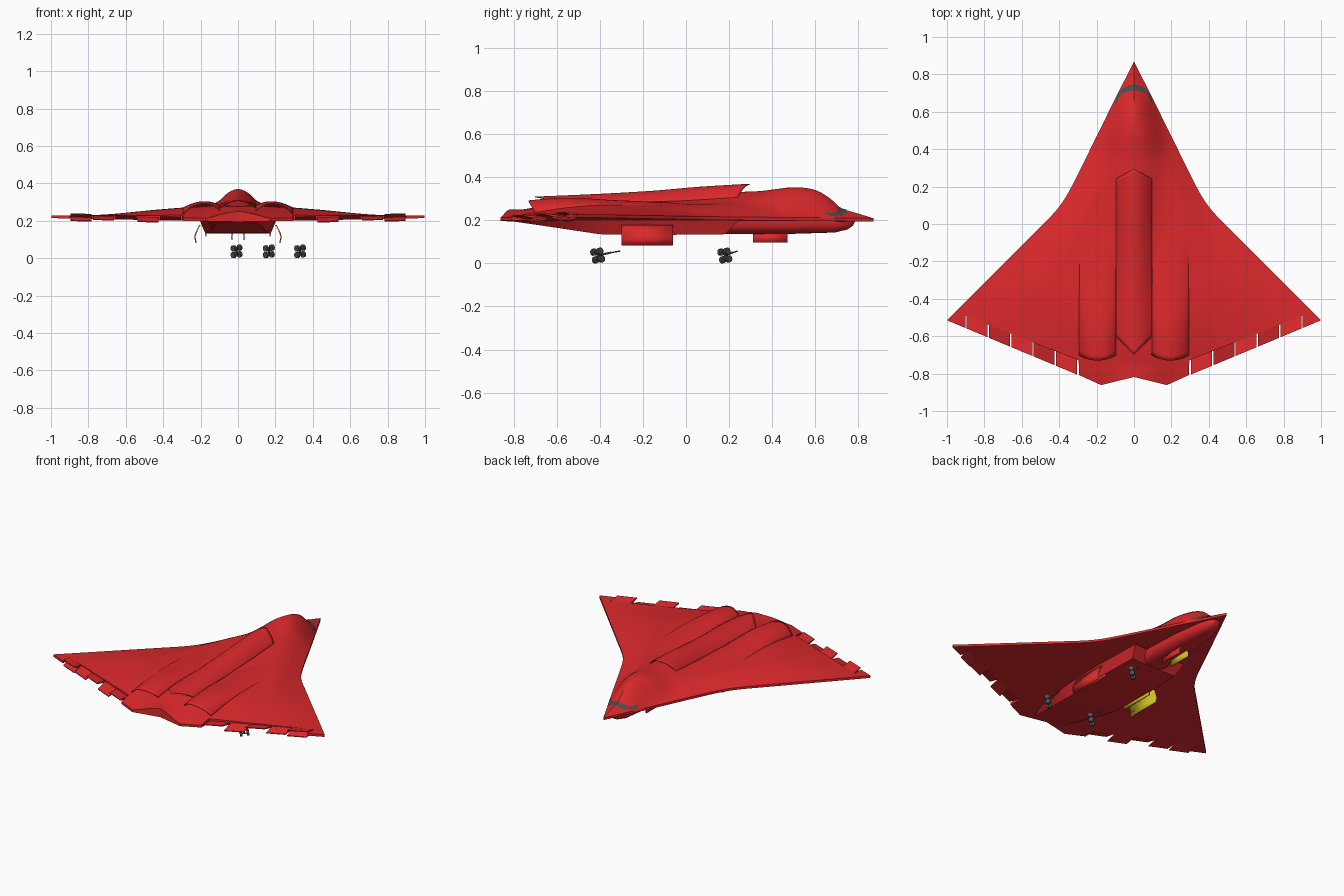
import bpy, bmesh, math
from mathutils import Vector

if "Cube" in bpy.data.objects:
    bpy.data.objects.remove(bpy.data.objects["Cube"])


def material(name, rgb):
    m = bpy.data.materials.new(name)
    m.diffuse_color = (*rgb, 1)
    m.use_nodes = True
    m.node_tree.nodes["Principled BSDF"].inputs["Base Color"].default_value = m.diffuse_color
    return m


RED = material("red_paint", (0.72, 0.022, 0.025))
DARK = material("dark_grey", (0.075, 0.075, 0.08))
YELLOW = material("yellow_primer", (0.62, 0.52, 0.02))


def finish(bm, name, mat, angle=35, solid=0):
    bmesh.ops.recalc_face_normals(bm, faces=bm.faces)
    me = bpy.data.meshes.new(name)
    bm.to_mesh(me)
    bm.free()
    ob = bpy.data.objects.new(name, me)
    bpy.context.collection.objects.link(ob)
    me.materials.append(mat)
    if solid:
        md = ob.modifiers.new("thickness", 'SOLIDIFY')
        md.thickness, md.offset = solid, 0
    bpy.ops.object.select_all(action='DESELECT')
    ob.select_set(True)
    bpy.context.view_layer.objects.active = ob
    bpy.ops.object.shade_smooth_by_angle(angle=math.radians(angle))
    return ob


def loft(name, rings, mat=RED, closed=True, angle=35, solid=0):
    bm = bmesh.new()
    vs = [[bm.verts.new(p) for p in r] for r in rings]
    n = len(vs[0])
    for a, b in zip(vs, vs[1:]):
        for i in range(n if closed else n - 1):
            j = (i + 1) % n
            bm.faces.new((a[i], a[j], b[j], b[i]))
    if closed:
        bm.faces.new(vs[0])
        bm.faces.new(vs[-1])
    return finish(bm, name, mat, angle, solid)


def curve(pts, x):
    """Smooth interpolation through (x, value) points."""
    if x <= pts[0][0]:
        return pts[0][1]
    if x >= pts[-1][0]:
        return pts[-1][1]
    i = next(k for k in range(len(pts) - 1) if x <= pts[k + 1][0])

    def slope(k):
        a, b = pts[max(k - 1, 0)], pts[min(k + 1, len(pts) - 1)]
        return (b[1] - a[1]) / (b[0] - a[0])
    (x0, y0), (x1, y1) = pts[i], pts[i + 1]
    h = x1 - x0
    t = (x - x0) / h
    return (y0 * (2*t**3 - 3*t*t + 1) + y1 * (3*t*t - 2*t**3)
            + h * (slope(i) * (t**3 - 2*t*t + t) + slope(i + 1) * (t**3 - t*t)))


# Planform and surface heights
LEAD = [(0, .87), (.16, .55), (.326, .214), (.37, .135), (.406, .085), (.45, .035), (.52, -.035), (.75, -.265), (1, -.515)]
CREST = [(0, .085), (.1, .085), (.2, .078), (.3, .07), (.5, .05), (.7, .035), (1, .02)]
RIDGE = [(-.5, .25), (-.2, .285), (0, .30), (.24, .33), (.344, .335), (.414, .344), (.507, .353),
         (.6, .34), (.67, .30), (.74, .237), (.8, .215), (.87, .2)]


def lead(x):
    return curve(LEAD, x)


def tail(x):
    return -.515 - .417 * (1 - x)


def hinge(x):
    return -.727 + (x - .3) * .395


def trail(x):
    if x <= .176:
        return -.818 - .043 * x / .176
    if x <= .295:
        return -.861 + .054 * (x - .176) / .119
    return hinge(x) if x <= .9 else tail(x)


def half_width(y):
    lo, hi = 0, 1
    for _ in range(20):
        mid = (lo + hi) / 2
        lo, hi = (mid, hi) if lead(mid) > y else (lo, mid)
    return max(lo, .001)


def under(x):
    return .194 + .02 * abs(x)


def base(x, y):
    x = abs(x)
    dl = min(1, max(0, lead(x) - y) / .35)
    dt = min(1, max(0, y - tail(x)) / .45)
    f = math.sin(math.pi / 2 * dl) * math.sin(math.pi / 2 * dt)
    return under(x) + .015 + (curve(CREST, x) - .015) * f


def top(x, y):
    w = min(half_width(y), .2)
    u = min(1, abs(x) / w)
    p = 1 + 1.7 * min(1, max(0, (.66 - y) / .3))
    amp = max(0, curve(RIDGE, y) - base(0, y))
    return base(x, y) + amp * (1 - u * u) ** p


# Blended wing and body
half = [.0125 * i for i in range(17)] + [.23, .26, .295, .2955] + [.32 + .0305 * i for i in range(20)] + [.9, .9005, .94, .97, .996]
rings = []
for x in [-v for v in half[:0:-1]] + half:
    a, b = lead(abs(x)), trail(abs(x))
    b = min(b, a - .003)
    ys = [a + (b - a) * (i / 70) ** 1.25 for i in range(71)]
    rings.append([(x, y, top(x, y)) for y in ys] + [(x, b, under(x)), (x, a, under(x))])
loft("wing_body", rings)

# Dorsal spine duct with pointed inlet and outlet lips
SPINE = [(-.7, .307), (-.4, .32), (-.144, .335), (.065, .353), (.3, .367)]
rings = []
for i in range(41):
    r = []
    for k in range(-12, 13):
        u = k / 12
        y = (.295 - .055 * abs(u)) + (-.995 + .155 * abs(u)) * i / 40
        z0 = top(.097, y) - .004
        r.append((.097 * u, y, z0 + (curve(SPINE, y) - z0) * max(0, math.cos(math.pi / 2 * u)) ** .85))
    rings.append(r)
loft("dorsal_duct", rings, closed=False, solid=.005)

# Engine exhaust fairings
for sx, side in ((-1, "left"), (1, "right")):
    rings = []
    for i in range(31):
        r = []
        for k in range(-10, 11):
            u = k / 10
            x = .195 + .1 * u
            y = .05 - (.78 - .03 * u * u) * i / 30
            h = curve([(-.75, .056), (-.6, .042), (-.4, .022), (-.2, .012), (.05, 0)], y)
            r.append((sx * x, y, base(x, y) - .004 + h * (1 - u * u) ** .8))
        rings.append(r)
    loft(side + "_exhaust_fairing", rings, closed=False, solid=.005)

    # Deflected trailing edge flaps
    edges = [.3, .42, .54, .66, .78, .9]
    for n, (dz, split) in enumerate([(.014, 0), (-.016, 0), (.016, 0), (-.01, 0), (.018, 1)]):
        for m, d in enumerate([dz, -dz] if split else [dz]):
            r = []
            for x in (edges[n] + .004, edges[n + 1] - .004):
                h, t, z = hinge(x), tail(x), under(x)
                r.append([(sx * x, h + .004, z + .016), (sx * x, h + .004, z + .001),
                          (sx * x, t, z + .004 + d), (sx * x, t, z + .009 + d)])
            loft(f"{side}_flap_{n + 1}_{m}", r)

# Belly with raked intakes, and rounded nose keel
loft("belly", [[(-wt, yt, .215), (-wb, yb, zb), (wb, yb, zb), (wt, yt, .215)] for yt, yb, wt, wb, zb in
               [(.26, .18, .2, .165, .135), (-.1, -.1, .21, .175, .132), (-.4, -.4, .2, .16, .135),
                (-.6, -.6, .18, .13, .165), (-.8, -.8, .15, .1, .194)]], angle=25)
loft("nose_keel", [[(w * math.copysign(abs(math.cos(a)) ** .7, math.cos(a)), y, .21 - (.21 - z) * math.sin(a) ** .7)
                    for a in [math.pi * k / 16 for k in range(17)]] for y, w, z in
                   [(.785, .015, .195), (.775, .03, .175), (.75, .045, .157), (.69, .065, .143),
                    (.5, .09, .137), (.3, .1, .135), (.1, .1, .135)]])

# Wrap-around cockpit windows, four panes
for n in range(4):
    rings = []
    for i in range(7):
        a = -1 + (n + .03 + .94 * i / 6) / 2
        s, c = math.sin(a * math.pi / 2), math.cos(a * math.pi / 2)
        r = []
        for k in range(5):
            t = k / 4
            x, y = (.1 - .01 * t) * s, .64 + .01 * t + (.105 - .042 * t) * c
            r.append((x, y, top(x, y) + .004))
        rings.append(r)
    loft(f"cockpit_window_{n + 1}", rings, DARK, closed=False)


# Gear doors: red outside, yellow inside
def door(name, sx, path, y0, y1):
    for tag, off, mat in (("outer", 0, RED), ("inner", -.004, YELLOW)):
        loft(f"{name}_{tag}", [[(sx * (x + off), y, z) for x, z in path] for y in (y0, y1)],
             mat, closed=False, solid=.003)


for sx, side in ((-1, "left"), (1, "right")):
    door(side + "_main_door", sx, [(.205, .178), (.222, .145), (.233, .115), (.226, .082)], -.3, -.06)
    door(side + "_main_inner_door", sx, [(.172, .14), (.175, .115)], -.3, -.06)
    door(side + "_nose_door", sx, [(.032, .14), (.036, .096)], .31, .47)


# Undercarriage bogies
def rod(bm, a, b, r, seg=12):
    a, b = Vector(a), Vector(b)
    d = b - a
    mat = d.to_track_quat('Z', 'Y').to_matrix().to_4x4()
    mat.translation = (a + b) / 2
    bmesh.ops.create_cone(bm, cap_ends=True, segments=seg, radius1=r, radius2=r, depth=d.length, matrix=mat)


for name, x, y, reach in (("nose_gear", .165, .18, .06), ("left_main_gear", -.008, -.41, .105),
                          ("right_main_gear", .332, -.41, .105)):
    bm = bmesh.new()
    ax = Vector((.75, .66, .1)).normalized()
    for dy, z in ((-.004, .054), (.004, .0185)):
        c = Vector((x, y + dy, z))
        rod(bm, c - ax * .025, c + ax * .025, .004)
        for s in (-1, 1):
            rod(bm, c + ax * s * .014, c + ax * s * .028, .0165, 20)
    rod(bm, (x, y - .004, .056), (x, y + .004, .018), .005)
    rod(bm, (x, y, .037), (x, y + reach * .6, .05), .005)
    rod(bm, (x, y + reach * .5, .048), (x, y + reach, .057), .003)
    finish(bm, name, DARK)
